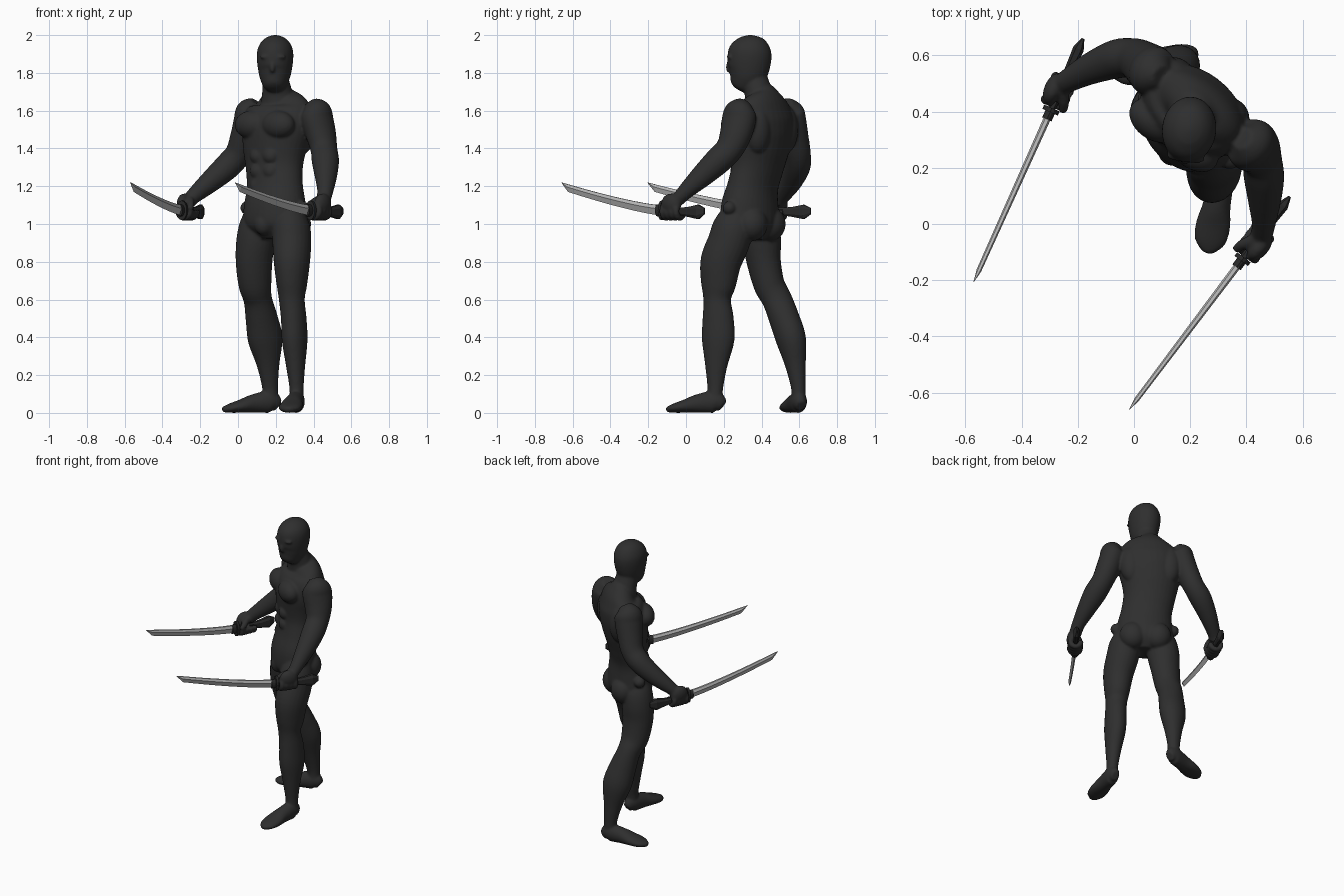
import bpy, bmesh, math
from mathutils import Vector as V, Matrix

def material(name, g):
    m = bpy.data.materials.new(name)
    m.diffuse_color = (g, g, g, 1)
    return m

SUIT = material("charcoal suit", 0.028)
HILT = material("black hilt", 0.022)
STEEL = material("steel", 0.5)

def finish(name, bm, mat):
    bmesh.ops.recalc_face_normals(bm, faces=bm.faces[:])
    me = bpy.data.meshes.new(name)
    bm.to_mesh(me)
    bm.free()
    me.materials.append(mat)
    ob = bpy.data.objects.new(name, me)
    bpy.context.collection.objects.link(ob)
    return ob

def bridge(bm, rings):
    """Skin a list of point rings and cap both ends."""
    vs = [[bm.verts.new(p) for p in r] for r in rings]
    n = len(vs[0])
    for a, b in zip(vs, vs[1:]):
        for i in range(n):
            bm.faces.new((a[i], a[(i + 1) % n], b[(i + 1) % n], b[i]))
    bm.faces.new(vs[0])
    bm.faces.new(vs[-1])

def loft(bm, secs, side, n=24, sub=5):
    """Smooth tube through sections (x, y, z, half width, half depth)."""
    k = [V(s) for s in secs]
    k = [k[0]] + k + [k[-1]]
    pts = []
    for i in range(1, len(k) - 2):
        for j in range(sub):
            t = j / sub
            p0, p1, p2, p3 = k[i - 1:i + 3]
            pts.append(0.5 * (2 * p1 + (p2 - p0) * t + (2 * p0 - 5 * p1 + 4 * p2 - p3) * t * t
                              + (3 * p1 - p0 - 3 * p2 + p3) * t ** 3))
    pts.append(k[-1])
    rings = []
    for i, p in enumerate(pts):
        tan = (V(pts[min(i + 1, len(pts) - 1)][:3]) - V(pts[max(i - 1, 0)][:3])).normalized()
        u = V(side)
        u = (u - tan * u.dot(tan)).normalized()
        w = tan.cross(u)
        c = V(p[:3])
        rings.append([c + u * p[3] * math.cos(2 * math.pi * q / n) + w * p[4] * math.sin(2 * math.pi * q / n)
                      for q in range(n)])
    bridge(bm, rings)

def ball(bm, c, r, ux=V((1, 0, 0))):
    """Ellipsoid whose first axis is the horizontal direction ux."""
    rot = Matrix((ux, V((0, 0, 1)).cross(ux), V((0, 0, 1)))).transposed().to_4x4()
    bmesh.ops.create_uvsphere(bm, u_segments=24, v_segments=14, radius=1,
                              matrix=Matrix.Translation(c) @ rot @ Matrix.Diagonal((*r, 1)))

UP = V((0, 0, 1))
LAT = V((0.806, -0.593, 0)).normalized()     # towards the figure's left
FACE = V((-0.593, -0.806, 0)).normalized()   # direction the chest faces
body = bmesh.new()

# torso
loft(body, [(.195, .335, .92, .07, .08), (.195, .338, .99, .17, .135), (.195, .338, 1.09, .178, .137),
            (.195, .355, 1.2, .162, .118), (.193, .378, 1.3, .165, .122), (.195, .392, 1.4, .183, .14),
            (.205, .398, 1.5, .2, .15), (.22, .408, 1.58, .2, .135), (.225, .413, 1.635, .17, .1),
            (.215, .405, 1.685, .1, .075), (.21, .395, 1.71, .06, .06)], LAT, 32)
chest = V((.2, .395, 0))
hip = V((.195, .338, 0))
for s in (-1, 1):
    ball(body, chest + LAT * .088 * s + FACE * .098 + UP * 1.525, (.098, .068, .075), LAT)    # pecs
    ball(body, chest + LAT * .12 * s - FACE * .07 + UP * 1.5, (.075, .07, .13), LAT)          # back
    ball(body, hip + LAT * .08 * s - FACE * .075 + UP * 1.0, (.085, .08, .09), LAT)           # glutes
    ball(body, hip + LAT * .182 * s + UP * 1.085, (.036, .036, .036), LAT)                    # hip joints
    for z in (1.2, 1.28, 1.36):                                                               # abs
        ball(body, V((.193, .372, z)) + LAT * .042 * s + FACE * .088, (.045, .042, .045), LAT)
ball(body, hip + FACE * .1 + UP * 1.0, (.05, .05, .06), LAT)

# neck and masked head
HS = V((.99, -.12, 0))
loft(body, [(.215, .40, 1.6, .1, .09), (.208, .385, 1.69, .082, .075), (.2, .365, 1.76, .07, .07),
            (.197, .35, 1.84, .065, .065)], HS)
loft(body, [(.188, .275, 1.712, .02, .02), (.189, .283, 1.725, .05, .055), (.192, .308, 1.765, .075, .088),
            (.195, .327, 1.81, .088, .108), (.196, .335, 1.87, .096, .117), (.197, .338, 1.92, .094, .113),
            (.197, .34, 1.96, .077, .092), (.197, .34, 1.987, .048, .058), (.197, .34, 2.0, .012, .014)], HS, 28)
ball(body, V((.182, .226, 1.83)), (.014, .016, .03), HS)
for s in (-1, 1):
    ball(body, V((.184, .238, 1.885)) + HS * .035 * s, (.035, .018, .011), HS)

# arms
loft(body, [(.385, .305, 1.64, .04, .04), (.41, .288, 1.6, .078, .085), (.42, .28, 1.55, .08, .096),
            (.44, .262, 1.47, .076, .088), (.455, .228, 1.395, .07, .075), (.463, .165, 1.33, .072, .072),
            (.465, .08, 1.25, .058, .06), (.462, 0, 1.175, .042, .044), (.452, -.045, 1.125, .04, .035)], LAT)
loft(body, [(.1, .525, 1.64, .04, .04), (.07, .54, 1.6, .075, .085), (.06, .55, 1.55, .078, .09),
            (.035, .57, 1.46, .074, .082), (.0, .59, 1.37, .068, .073), (-.06, .588, 1.302, .07, .07),
            (-.15, .555, 1.222, .057, .058), (-.235, .51, 1.148, .042, .042), (-.262, .49, 1.115, .04, .035)], LAT)

# legs
loft(body, [(.275, .275, 1.05, .08, .09), (.282, .25, .98, .1, .11), (.285, .225, .9, .102, .112),
            (.285, .185, .8, .095, .11), (.285, .172, .68, .08, .094), (.285, .165, .6, .068, .074),
            (.295, .17, .5, .066, .084), (.3, .17, .385, .066, .088), (.305, .16, .25, .05, .06),
            (.31, .155, .13, .037, .042), (.31, .15, .06, .04, .042)], (.95, -.3, 0))
loft(body, [(.125, .385, 1.05, .08, .09), (.105, .395, .98, .1, .1), (.092, .402, .9, .102, .102),
            (.085, .412, .8, .09, .098), (.09, .44, .68, .082, .088), (.105, .482, .6, .08, .075),
            (.125, .52, .5, .08, .086), (.145, .557, .385, .078, .093), (.16, .58, .25, .054, .06),
            (.17, .595, .13, .038, .042), (.17, .595, .06, .04, .042)], (.3, -.95, 0))

# feet, heel to toe
for heel, d in ((V((.318, .195, 0)), V((-.18, -.984, 0))), (V((.213, .607, 0)), V((-.974, -.225, 0)))):
    prof = ((0, .035, .025, .03), (.04, .058, .044, .058), (.13, .05, .05, .05), (.2, .036, .062, .036),
            (.26, .025, .056, .025), (.295, .018, .028, .016), (.304, .016, .012, .01))
    loft(body, [(*(heel + d * s + UP * z), a, b) for s, z, a, b in prof], UP.cross(d))

# swords: guard position, blade direction, outward side of the gripping hand
SWORDS = (("left", V((.383, -.13, 1.072)), V((-.602, -.798, 0)), 1),
          ("right", V((-.298, .4, 1.072)), V((-.41, -.912, 0)), -1))
for name, g, d, sgn in SWORDS:
    d = d.normalized()
    side = V((-d.y, d.x, 0)) * sgn

    # fist: four curled fingers, palm and thumb
    for i in range(4):
        c = g + d * (-.032 - .03 * i) - UP * .004
        arc = [math.radians(80 - 45 * q) for q in range(7)]
        loft(body, [(*(c + (side * math.cos(t) + UP * math.sin(t)) * .034), .017, .018) for t in arc], d, 12, 3)
    palm = g - d * .08 + side * .022 + UP * .035
    ball(body, palm, (.06, .034, .055), d)
    loft(body, [(*(g - d * .09 - side * .005 + UP * .06), .024, .022),
                (*(g - d * .05 - side * .03 + UP * .035), .02, .02),
                (*(g - d * .02 - side * .04 + UP * .005), .016, .016)], UP, 12, 3)

    # curved blade with a diamond section and slanted point
    def at(x, y, z):
        return g + d * x + side * y + UP * z
    bm = bmesh.new()
    rings = []
    for i in range(15):
        t = i / 14
        x, z = .62 * t, .118 * t ** 1.3
        h, w = .027 - .007 * t, .013 - .004 * t
        rings.append([at(x, 0, z - h), at(x, w, z + h * .3), at(x, w * .5, z + h),
                      at(x, -w * .5, z + h), at(x, -w, z + h * .3)])
    rings.append([at(.664 + o, q * .001, .148 + o) for o, q in
                  ((0, 0), (.0004, 1), (.001, 1), (.001, -1), (.0004, -1))])
    bridge(bm, rings)
    finish(name + "_blade", bm, STEEL)

    # grip flaring to an angular pommel
    bm = bmesh.new()
    rings = []
    for x, z, w, h in ((.0, 0, .014, .02), (-.13, -.006, .015, .021), (-.18, -.008, .017, .026),
                       (-.245, -.008, .02, .038), (-.285, -.004, .005, .017)):
        rings.append([at(x, w * a, z + h * b) for a, b in
                      ((1, .5), (.5, 1), (-.5, 1), (-1, .5), (-1, -.5), (-.5, -1), (.5, -1), (1, -.5))])
    bridge(bm, rings)
    finish(name + "_grip", bm, HILT)

    # oval guard and blade collar
    bm = bmesh.new()
    for x0, x1, w, h in ((-.014, .002, .03, .052), (.002, .03, .018, .031)):
        bridge(bm, [[at(x, w * math.cos(q * math.pi / 8), h * math.sin(q * math.pi / 8)) for q in range(16)]
                    for x in (x0, x1)])
    finish(name + "_guard", bm, HILT)

# fuse the body into one smooth skin
ob = finish("body", body, SUIT)
rm = ob.modifiers.new("fuse", "REMESH")
rm.mode = "VOXEL"
rm.voxel_size = 0.0075
rm.use_smooth_shade = True
sm = ob.modifiers.new("soften", "SMOOTH")
sm.factor = 0.5
sm.iterations = 5
